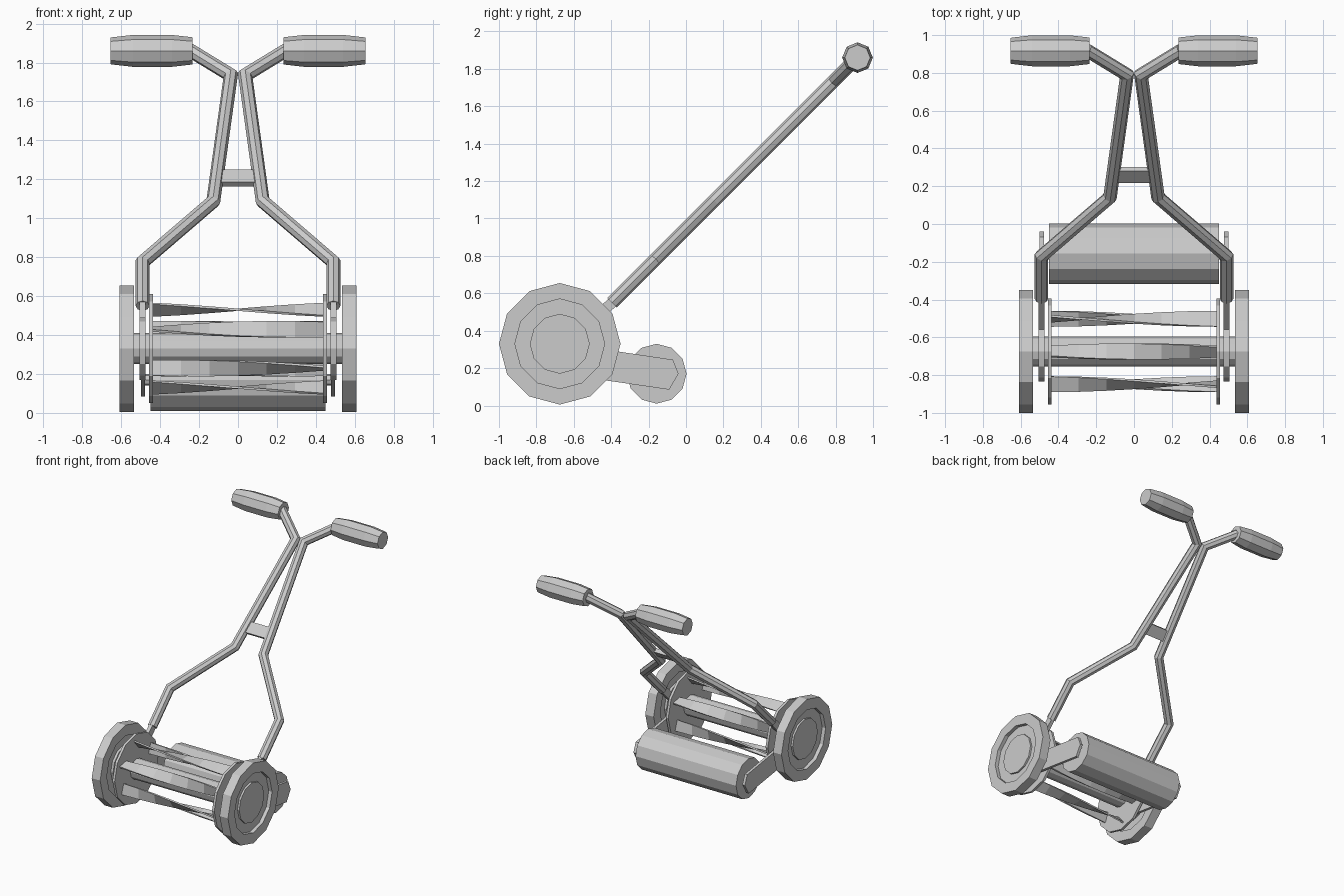
import bpy, bmesh
from math import sin, cos, pi, radians
from mathutils import Vector

if "Cube" in bpy.data.objects:
    bpy.data.objects.remove(bpy.data.objects["Cube"])

WY, WZ = -0.675, 0.33      # wheel axis
RY, RZ = -0.157, 0.17      # roller axis


def make(name, rings, closed=False):
    """Skin a list of equal-length point rings, capping both ends unless closed."""
    bm = bmesh.new()
    vs = [[bm.verts.new(p) for p in r] for r in rings]
    n = len(rings[0])
    pairs = list(zip(vs, vs[1:])) + ([(vs[-1], vs[0])] if closed else [])
    for a, b in pairs:
        for i in range(n):
            j = (i + 1) % n
            bm.faces.new((a[i], a[j], b[j], b[i]))
    if not closed:
        bm.faces.new(vs[0])
        bm.faces.new(vs[-1])
    bmesh.ops.recalc_face_normals(bm, faces=bm.faces)
    me = bpy.data.meshes.new(name)
    bm.to_mesh(me)
    bm.free()
    ob = bpy.data.objects.new(name, me)
    bpy.context.collection.objects.link(ob)
    return ob


def lathe(name, profile, y, z, n=12):
    """Turn (x, radius) steps about an axis parallel to x."""
    return make(name, [[(x, y + r * cos(2 * pi * i / n), z + r * sin(2 * pi * i / n))
                        for i in range(n)] for x, r in profile])


def plate(name, outline, x0, x1):
    """Flat plate with a (y, z) outline."""
    return make(name, [[(x, y, z) for y, z in outline] for x in (x0, x1)])


def tube(name, path, r, n=8):
    """Mitred tube along a path lying in the 45 degree handle plane."""
    pts = [Vector((x, z - 0.945, z)) for x, z in path]
    normal = Vector((0, -1, 1)).normalized()
    rings = []
    for i, p in enumerate(pts):
        a = (p - pts[i - 1]).normalized() if i else None
        b = (pts[i + 1] - p).normalized() if i < len(pts) - 1 else None
        a, b = a or b, b or a
        t = (a + b).normalized()
        side = t.cross(normal) / t.dot(a)
        rings.append([p + r * (cos(2 * pi * k / n) * side + sin(2 * pi * k / n) * normal)
                      for k in range(n)])
    return make(name, rings)


# Axle and rear roller
lathe("axle", [(-0.54, 0.08), (0.54, 0.08)], WY, WZ)
lathe("roller", [(-0.45, 0.16), (0.45, 0.16)], RY, RZ)

# Six twisted blades around the axle
for k in range(6):
    a = radians(30 + 60 * k)
    rings = []
    for s in range(7):
        u = s / 3 - 1
        d = a + pi / 2 + u * radians(50)
        w, t = Vector((0, cos(d), sin(d))) * 0.042, Vector((0, -sin(d), cos(d))) * 0.006
        c = Vector((u * 0.44, WY + 0.2 * cos(a), WZ + 0.2 * sin(a)))
        rings.append([c + w + t, c - w + t, c - w - t, c + w - t])
    make(f"blade_{k + 1}", rings)

for s, tag in ((-1, "left"), (1, "right")):
    # Wheel with recessed web and raised hub
    lathe(f"wheel_{tag}", [(s * x, r) for x, r in (
        (0.535, 0.16), (0.555, 0.16), (0.555, 0.24), (0.535, 0.24), (0.535, 0.325),
        (0.61, 0.325), (0.61, 0.24), (0.58, 0.24), (0.58, 0.16), (0.595, 0.16))], WY, WZ)
    # Reel end disc and bearing disc
    lathe(f"reel_disc_{tag}", [(s * 0.436, 0.28), (s * 0.456, 0.28)], WY, WZ)
    lathe(f"bearing_{tag}", [(s * 0.474, 0.16), (s * 0.506, 0.16)], WY, WZ)
    # Roller arm and its pin
    plate(f"roller_arm_{tag}", [(WY, 0.335), (-0.07, 0.245), (-0.04, 0.17),
                                (-0.09, 0.085), (WY, 0.17)], s * 0.477, s * 0.499)
    lathe(f"roller_pin_{tag}", [(s * 0.44, 0.03), (s * 0.49, 0.03)], RY, RZ, 8)
    # Bracket from the bearing up to the handle
    e = 0.02
    plate(f"handle_bracket_{tag}", [(WY + e, 0.28 - e), (-0.37 + e, 0.575 - e),
                                    (-0.37 - e, 0.575 + e), (WY - e, 0.28 + e)],
          s * 0.475, s * 0.505)
    # Bent handle tube and grip
    tube(f"handle_{tag}", [(s * x, z) for x, z in (
        (0.49, 0.55), (0.49, 0.775), (0.127, 1.087), (0.037, 1.735), (0.25, 1.865))], 0.036)
    lathe(f"grip_{tag}", [(s * x, r) for x, r in (
        (0.235, 0.07), (0.34, 0.082), (0.54, 0.082), (0.645, 0.07), (0.655, 0.055))][:4]
          + [(s * 0.655, 0.068)], 0.917, 1.86, 8)

# Flat crossbar between the handle tubes
w, t = 0.032, 0.011
plate("handle_crossbar", [(0.26 + w + t, 1.207 + w - t), (0.26 + w - t, 1.207 + w + t),
                          (0.26 - w - t, 1.207 - w + t), (0.26 - w + t, 1.207 - w - t)],
      -0.11, 0.11)
